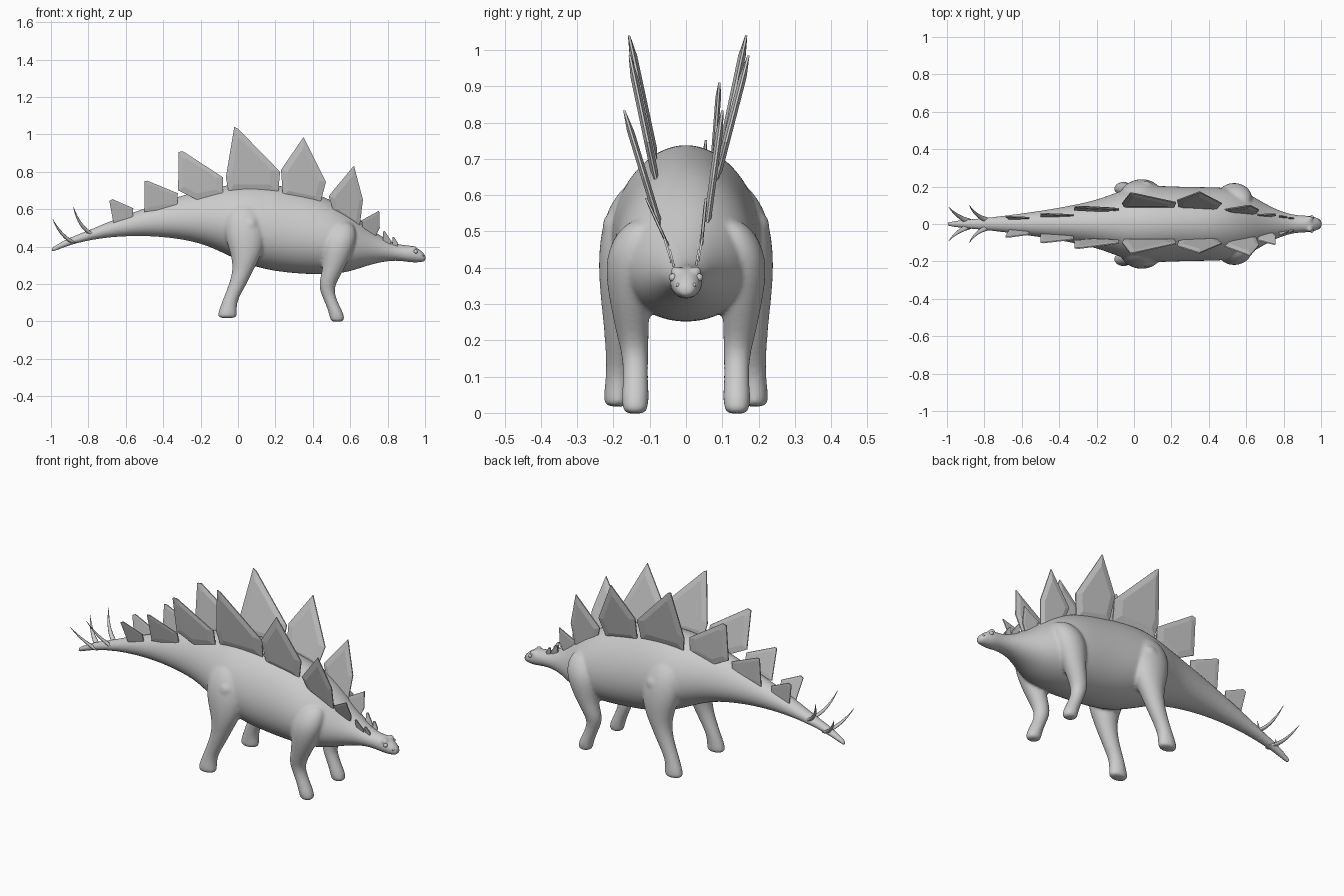
import bpy, bmesh, math
from mathutils import Vector


def new_object(name, bm, smooth=True):
    bmesh.ops.recalc_face_normals(bm, faces=bm.faces)
    me = bpy.data.meshes.new(name)
    bm.to_mesh(me)
    bm.free()
    for p in me.polygons:
        p.use_smooth = smooth
    ob = bpy.data.objects.new(name, me)
    bpy.context.collection.objects.link(ob)
    return ob


def loft(bm, rings):
    """Skin a list of point rings and cap both ends."""
    vs = [[bm.verts.new(p) for p in r] for r in rings]
    n = len(vs[0])
    for a, b in zip(vs, vs[1:]):
        for i in range(n):
            bm.faces.new((a[i], a[(i + 1) % n], b[(i + 1) % n], b[i]))
    bm.faces.new(vs[0])
    bm.faces.new(vs[-1])


def angles(n):
    return [2 * math.pi * i / n for i in range(n)]


def body_ring(x, top, bot, w, egg):
    c, h = (top + bot) / 2, (top - bot) / 2
    return [(x, w * math.cos(t) * (1 - egg * math.sin(t)), c + h * math.sin(t)) for t in angles(24)]


def flat_ring(z, cx, cy, rx, ry, n=16):
    return [(cx + rx * math.cos(t), cy + ry * math.sin(t), z) for t in angles(n)]


# Torso, tail, neck and head: x, top, bottom, half width
TORSO = [(-1.0, .388, .370, .010), (-.99, .400, .370, .014), (-.9, .450, .408, .024),
         (-.8, .485, .432, .033), (-.69, .535, .450, .045), (-.5, .605, .460, .070),
         (-.3, .675, .440, .105), (-.18, .705, .410, .135), (-.08, .725, .365, .175),
         (.02, .742, .315, .205), (.14, .740, .275, .205), (.28, .718, .256, .198),
         (.42, .685, .248, .198), (.52, .640, .250, .192), (.61, .580, .268, .165),
         (.69, .510, .297, .115), (.77, .452, .318, .074), (.84, .415, .325, .052),
         (.89, .408, .320, .046), (.93, .406, .314, .046), (.965, .390, .314, .038),
         (.99, .368, .318, .029), (1.004, .352, .322, .020)]
# Legs: z, centre x, centre y, radius x, radius y
HIND = [(.65, .03, .10, .06, .05), (.57, .03, .14, .11, .08), (.46, .04, .165, .115, .078),
        (.36, .045, .175, .085, .066), (.28, .03, .18, .056, .052), (.2, 0, .183, .048, .041),
        (.12, -.04, .184, .040, .036), (.07, -.053, .188, .046, .037),
        (.035, -.057, .189, .053, .038), (.016, -.057, .189, .048, .034)]
FORE = [(.54, .56, .11, .06, .05), (.45, .545, .15, .095, .073), (.36, .53, .155, .08, .066),
        (.28, .51, .153, .058, .053), (.21, .48, .147, .048, .044), (.16, .475, .14, .038, .037),
        (.1, .5, .139, .035, .035), (.05, .522, .14, .039, .038),
        (.02, .53, .14, .040, .037), (-.004, .532, .14, .036, .032)]

bm = bmesh.new()
loft(bm, [body_ring(*s, .12 if -.4 < s[0] < .7 else 0) for s in TORSO])
for side in (1, -1):
    for leg in (HIND, FORE):
        loft(bm, [flat_ring(z, x, y * side, rx, ry) for z, x, y, rx, ry in leg])
    # Brow ridges and muscle swellings on shoulder and hip
    for pos, r in [((.94, .028, .390), .017), ((.06, .175, .51), .06), ((.56, .15, .43), .065)]:
        res = bmesh.ops.create_icosphere(bm, subdivisions=2, radius=r)
        bmesh.ops.translate(bm, verts=res["verts"], vec=(pos[0], pos[1] * side, pos[2]))
body = new_object("body", bm)
sub = body.modifiers.new("round", 'SUBSURF')
sub.levels = sub.render_levels = 2
rem = body.modifiers.new("blend", 'REMESH')
rem.mode = 'VOXEL'
rem.voxel_size = .008
rem.use_smooth_shade = True
smo = body.modifiers.new("soften", 'SMOOTH')
smo.factor, smo.iterations = .5, 5


# Back plates: outline in x/z, then base y and tip y for the near (-y) and far (+y) row
PLATES = [
    ([(-.05, .69), (-.065, .77), (-.02, 1.04), (0, 1.03), (.225, .8), (.215, .69)], (.082, .157), (.092, .166)),
    ([(.24, .67), (.23, .81), (.35, .985), (.47, .745), (.44, .63)], (.08, .155), (.08, .172)),
    ([(.51, .59), (.485, .67), (.62, .833), (.668, .65), (.65, .50), (.6, .53)], (.068, .17), (.055, .1)),
    ([(.67, .48), (.66, .54), (.755, .592), (.758, .5), (.73, .44)], (.04, .11), (.04, .055)),
    ([(.775, .42), (.775, .48), (.785, .482), (.82, .43), (.815, .40)], (.035, .06), (.03, .045)),
    ([(.825, .39), (.825, .45), (.835, .45), (.855, .42), (.85, .39)], (.03, .045), (.025, .035)),
    ([(-.32, .70), (-.318, .905), (-.295, .91), (-.08, .77), (-.08, .68), (-.22, .65)], (.08, .13), (.072, .092)),
    ([(-.5, .585), (-.5, .75), (-.485, .752), (-.322, .685), (-.325, .61)], (.055, .1), (.04, .055)),
    ([(-.665, .52), (-.688, .645), (-.67, .653), (-.56, .605), (-.562, .54)], (.03, .07), (.025, .04)),
]


def plate(name, outline, y0, y1, side):
    zs = [z for _, z in outline]
    lo, hi = min(zs), max(zs)
    cx = sum(x for x, _ in outline) / len(outline)
    cz = sum(zs) / len(zs)
    thick = .05 * (hi - lo)

    def ring(scale, off):
        pts = []
        for x, z in outline:
            x, z = cx + (x - cx) * scale, cz + (z - cz) * scale
            y = y0 + (y1 - y0) * (z - lo) / (hi - lo)
            pts.append((x, side * (y + off), z))
        return pts
    bm = bmesh.new()
    loft(bm, [ring(.72, -thick * .6), ring(1, -.003), ring(1, .003), ring(.72, thick * .6)])
    new_object(name, bm, False)


for i, (outline, near, far) in enumerate(PLATES, 1):
    plate(f"near_back_plate_{i}", outline, *near, -1)
    plate(f"far_back_plate_{i}", outline, *far, 1)

# Tail spikes: base, bend, tip
SPIKES = [((-.77, .015, .46), (-.85, .04, .50), (-.88, .10, .612)),
          ((-.88, .012, .42), (-.95, .04, .46), (-.99, .09, .545))]
for i, pts in enumerate(SPIKES, 1):
    for side, label in ((-1, "near"), (1, "far")):
        a, b, c = (Vector((x, y * side, z)) for x, y, z in pts)
        bm = bmesh.new()
        rings = []
        for k in range(9):
            t = k / 8
            p = a * (1 - t) ** 2 + b * 2 * t * (1 - t) + c * t * t
            r = .015 * (1 - t) + .001
            rings.append(flat_ring(p.z, p.x, p.y, r * 1.2, r, 10))
        loft(bm, rings)
        new_object(f"{label}_tail_spike_{i}", bm)

# Eyes and nostrils
for side, label in ((-1, "near"), (1, "far")):
    for part, pos, r in (("eye", (.95, .036, .373), .011), ("nostril", (.988, .022, .352), .006)):
        bm = bmesh.new()
        bmesh.ops.create_uvsphere(bm, u_segments=12, v_segments=8, radius=r)
        new_object(f"{label}_{part}", bm).location = (pos[0], pos[1] * side, pos[2])
